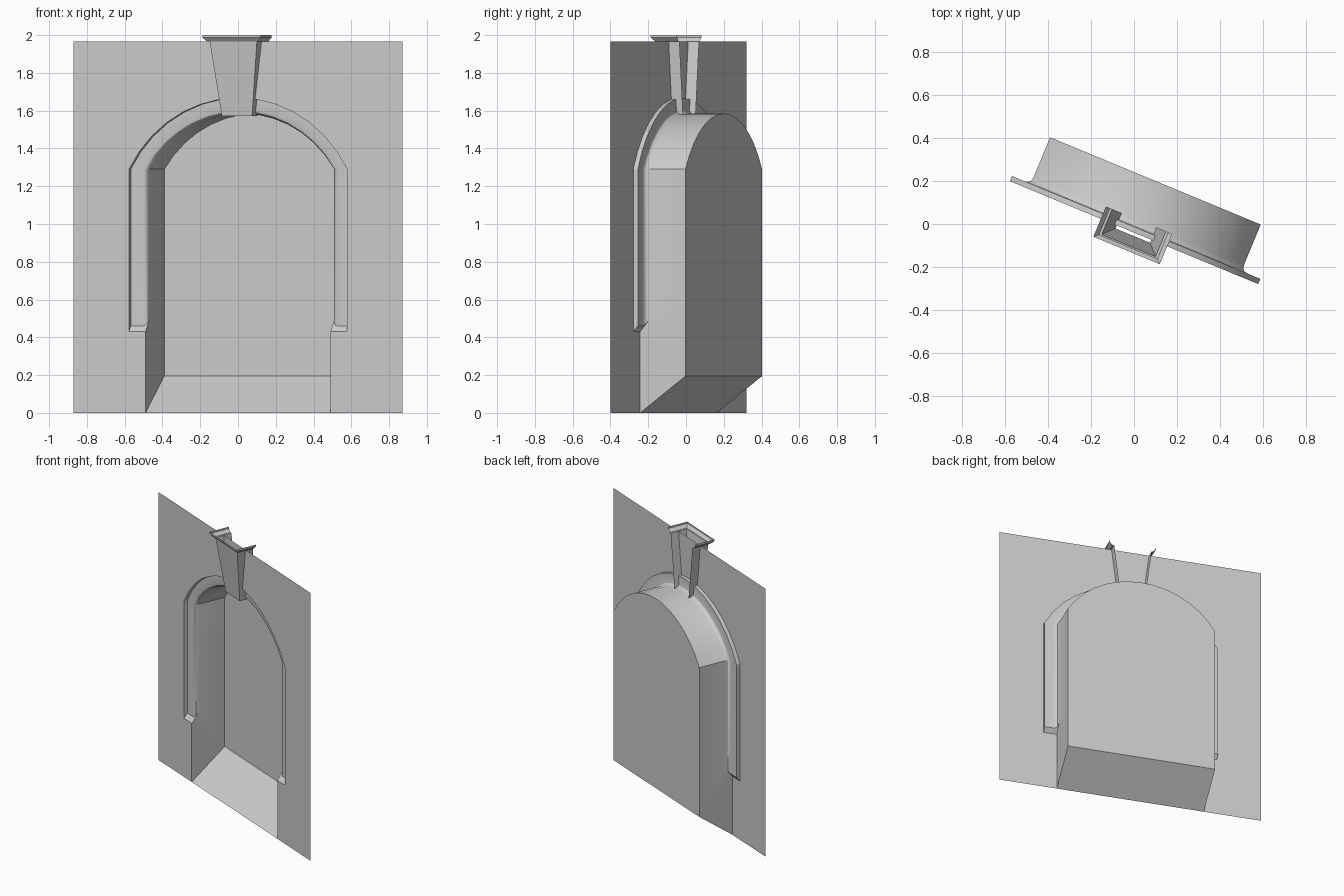
import bpy, bmesh, math

if "Cube" in bpy.data.objects:
    bpy.data.objects.remove(bpy.data.objects["Cube"])

ANGLE, CENTRE_Y = math.radians(-22.5), -0.04
WALL_HALF, WALL_TOP = 0.942, 1.965
NICHE, DEPTH, SPRING = 0.53, 0.26, 1.29
ARC_Z, SEGS = 0.9615, 14
LEDGE_Z, LEDGE_SLOPE = 0.43, 1.2


def outline(h, v, bottom):
    """Arched outline: left jamb, concentric arc, right jamb."""
    r = math.hypot(h, SPRING - ARC_Z)
    a = math.asin(h / r)
    pts = [(-h, v, bottom)]
    for i in range(SEGS + 1):
        t = -a + 2 * a * i / SEGS
        pts.append((r * math.sin(t), v, ARC_Z + r * math.cos(t)))
    return pts + [(h, v, bottom)]


def loft(bm, rows):
    rows = [[bm.verts.new(p) for p in row] for row in rows]
    for a, b in zip(rows, rows[1:]):
        for i in range(len(a) - 1):
            bm.faces.new((a[i], a[i + 1], b[i + 1], b[i]))


def face(bm, pts):
    bm.faces.new([bm.verts.new(p) for p in pts])


def finish(bm, name):
    bmesh.ops.remove_doubles(bm, verts=bm.verts, dist=1e-4)
    bmesh.ops.recalc_face_normals(bm, faces=bm.faces)
    # make the visible front side point outwards
    if sum(f.normal.y * f.calc_area() for f in bm.faces) > 0:
        bmesh.ops.reverse_faces(bm, faces=bm.faces)
    me = bpy.data.meshes.new(name)
    bm.to_mesh(me)
    bm.free()
    ob = bpy.data.objects.new(name, me)
    bpy.context.collection.objects.link(ob)
    ob.location.y, ob.rotation_euler.z = CENTRE_Y, ANGLE
    bpy.ops.object.select_all(action='DESELECT')
    ob.select_set(True)
    bpy.context.view_layer.objects.active = ob
    bpy.ops.object.shade_smooth_by_angle(angle=math.radians(30))


# wall with arched niche and stepped, rounded surround
bm = bmesh.new()
steps = [(0.625, 0.0), (0.625, 0.026), (0.557, 0.026), (0.545, 0.029),
         (0.535, 0.038), (NICHE, 0.055)]
rows = [outline(h, v, LEDGE_Z + LEDGE_SLOPE * v) for h, v in steps]
low = rows[-1][0][2]
rows.append(outline(NICHE, DEPTH, low))
loft(bm, rows)

# front sheet of the wall around the opening
face(bm, [(-WALL_HALF, 0, 0), (-NICHE, 0, 0), (-NICHE, 0, LEDGE_Z)] + rows[0]
     + [(NICHE, 0, LEDGE_Z), (NICHE, 0, 0), (WALL_HALF, 0, 0),
        (WALL_HALF, 0, WALL_TOP), (-WALL_HALF, 0, WALL_TOP)])

# ledges under the surround and lower jambs, both sides
for s in (-1, 1):
    face(bm, [(s * h, v, LEDGE_Z + LEDGE_SLOPE * v) for h, v in steps]
         + [(s * NICHE, 0, LEDGE_Z)])
    face(bm, [(s * NICHE, v, z) for v, z in
              ((0, 0), (0, LEDGE_Z), (0.055, low), (DEPTH, low), (DEPTH, 0.195))])

# niche back and sloping floor
back = outline(NICHE, DEPTH, low)
face(bm, [(-NICHE, DEPTH, 0.195)] + back + [(NICHE, DEPTH, 0.195)])
face(bm, [(-NICHE, 0, 0), (NICHE, 0, 0), (NICHE, DEPTH, 0.195), (-NICHE, DEPTH, 0.195)])
finish(bm, "arched_niche_wall")


def bracket(h, front, z):
    """U-shaped section open towards the back."""
    return [(-h, 0.062, z), (-h, front, z), (h, front, z), (h, 0.062, z)]


# tapered keystone
bm = bmesh.new()
loft(bm, [bracket(0.087, -0.015, 1.573), bracket(0.135, -0.065, WALL_TOP)])
finish(bm, "keystone")

# flared cap moulding
bm = bmesh.new()
loft(bm, [bracket(h, f, z) for h, f, z in
          ((0.135, -0.065, 1.965), (0.147, -0.072, 1.966),
           (0.167, -0.09, 1.987), (0.167, -0.09, 2.0))])
finish(bm, "keystone_cap")
